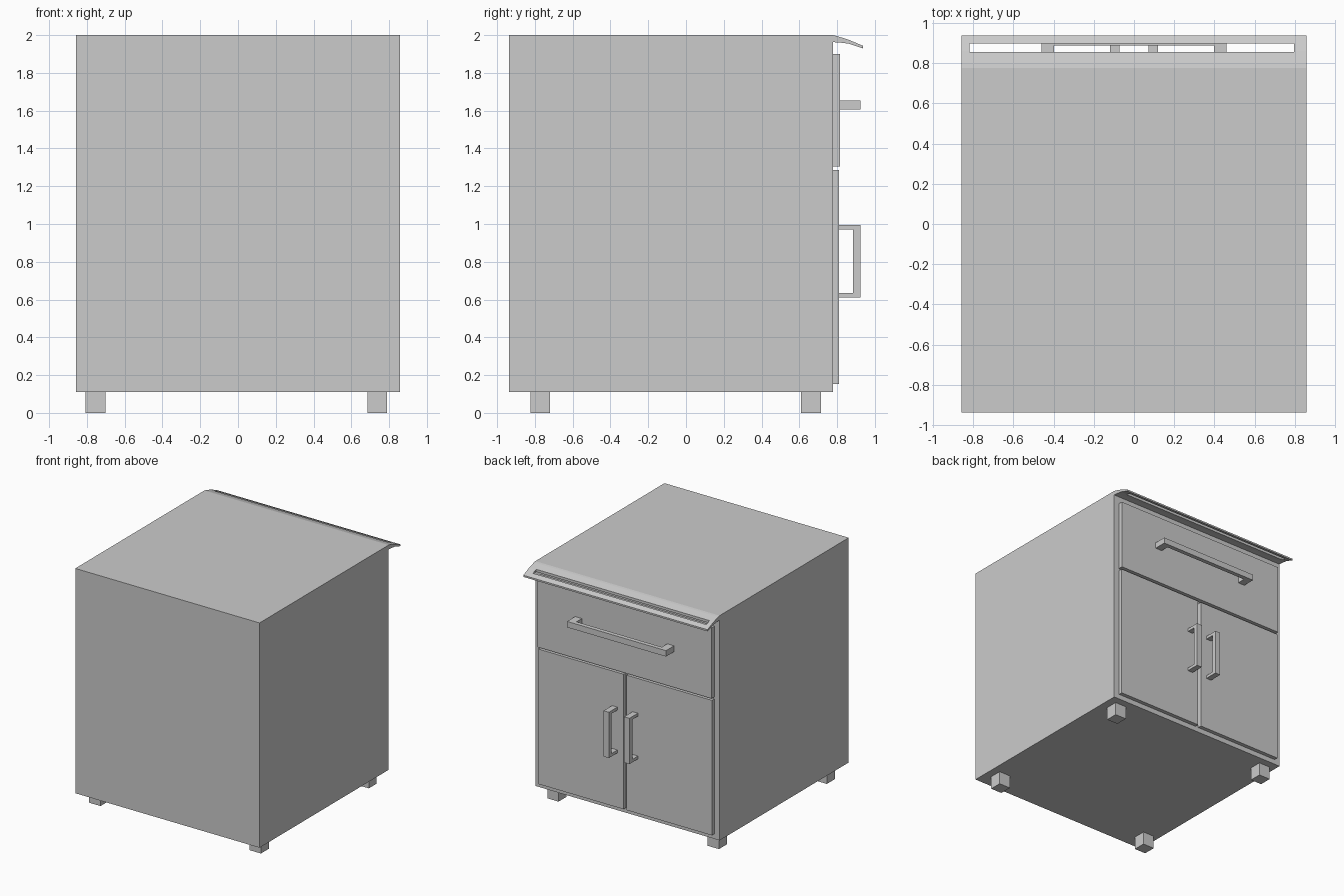
import bpy, bmesh

if "Cube" in bpy.data.objects:
    bpy.data.objects.remove(bpy.data.objects["Cube"])


def box(name, x, y, z):
    """Box from (min, max) pairs on each axis."""
    bpy.ops.mesh.primitive_cube_add(size=1, location=[(a + b) / 2 for a, b in (x, y, z)])
    ob = bpy.context.object
    ob.name = name
    ob.scale = [b - a for a, b in (x, y, z)]
    bpy.ops.object.transform_apply(location=False, rotation=False, scale=True)
    return ob


def extrude(name, profile, axis, lo, hi):
    """Extrude a 2D outline along x (outline is y,z)  or y (outline is x,z)."""
    bm = bmesh.new()
    place = (lambda a, b: (lo, a, b)) if axis == 'x' else (lambda a, b: (a, lo, b))
    face = bm.faces.new([bm.verts.new(place(a, b)) for a, b in profile])
    ext = bmesh.ops.extrude_face_region(bm, geom=[face])
    d = (hi - lo, 0, 0) if axis == 'x' else (0, hi - lo, 0)
    bmesh.ops.translate(bm, vec=d, verts=[v for v in ext['geom'] if isinstance(v, bmesh.types.BMVert)])
    bmesh.ops.recalc_face_normals(bm, faces=bm.faces)
    me = bpy.data.meshes.new(name)
    bm.to_mesh(me)
    bm.free()
    ob = bpy.data.objects.new(name, me)
    bpy.context.collection.objects.link(ob)
    return ob


W = 0.857   # half width
F = 0.777   # y of the cabinet face

# Cabinet body
box("cabinet_body", (-W, W), (-0.938, F), (0.11, 2.0))

# Sloping top lip with a long slot cut through it
lip = extrude("top_lip", [(F, 2.0), (0.795, 1.996), (0.86, 1.976), (0.938, 1.943),
                          (0.938, 1.929), (0.86, 1.955), (0.82, 1.96), (F, 1.963)], 'x', -W, W)
cutter = box("slot_cutter", (-0.818, 0.795), (0.855, 0.897), (1.8, 2.1))
cutter.hide_render = True
cutter.hide_viewport = True
mod = lip.modifiers.new("slot", 'BOOLEAN')
mod.operation = 'DIFFERENCE'
mod.solver = 'EXACT'
mod.object = cutter
bpy.context.view_layer.objects.active = lip
bpy.ops.object.modifier_apply(modifier="slot")
bpy.data.objects.remove(cutter)

# Drawer front and its U-shaped pull
box("drawer_front", (-0.81, 0.81), (F, 0.816), (1.305, 1.90))
extrude("drawer_handle", [(-0.46, 0.816), (-0.46, 0.923), (0.46, 0.923), (0.46, 0.816),
                          (0.397, 0.816), (0.397, 0.887), (-0.397, 0.887), (-0.397, 0.816)],
        'y', 0, 0.05)
handle = bpy.data.objects["drawer_handle"]
for v in handle.data.vertices:          # lay the outline flat: z becomes y
    v.co = (v.co.x, v.co.z, 1.605 + v.co.y)
handle.data.flip_normals()

# Pair of doors with vertical U-shaped pulls
U = [(0.81, 0.61), (0.923, 0.61), (0.923, 0.995), (0.81, 0.995),
     (0.81, 0.97), (0.885, 0.97), (0.885, 0.635), (0.81, 0.635)]
for side, s in (("left", -1), ("right", 1)):
    box(side + "_door", sorted((s * 0.014, s * 0.807)), (F, 0.81), (0.152, 1.287))
    extrude(side + "_door_handle", U, 'x', *sorted((s * 0.071, s * 0.12)))

# Four square feet
for i, x in enumerate((-0.807, 0.685)):
    for j, y in enumerate((-0.824, 0.61)):
        box(f"foot_{i}_{j}", (x, x + 0.105), (y, y + 0.105), (0, 0.11))
